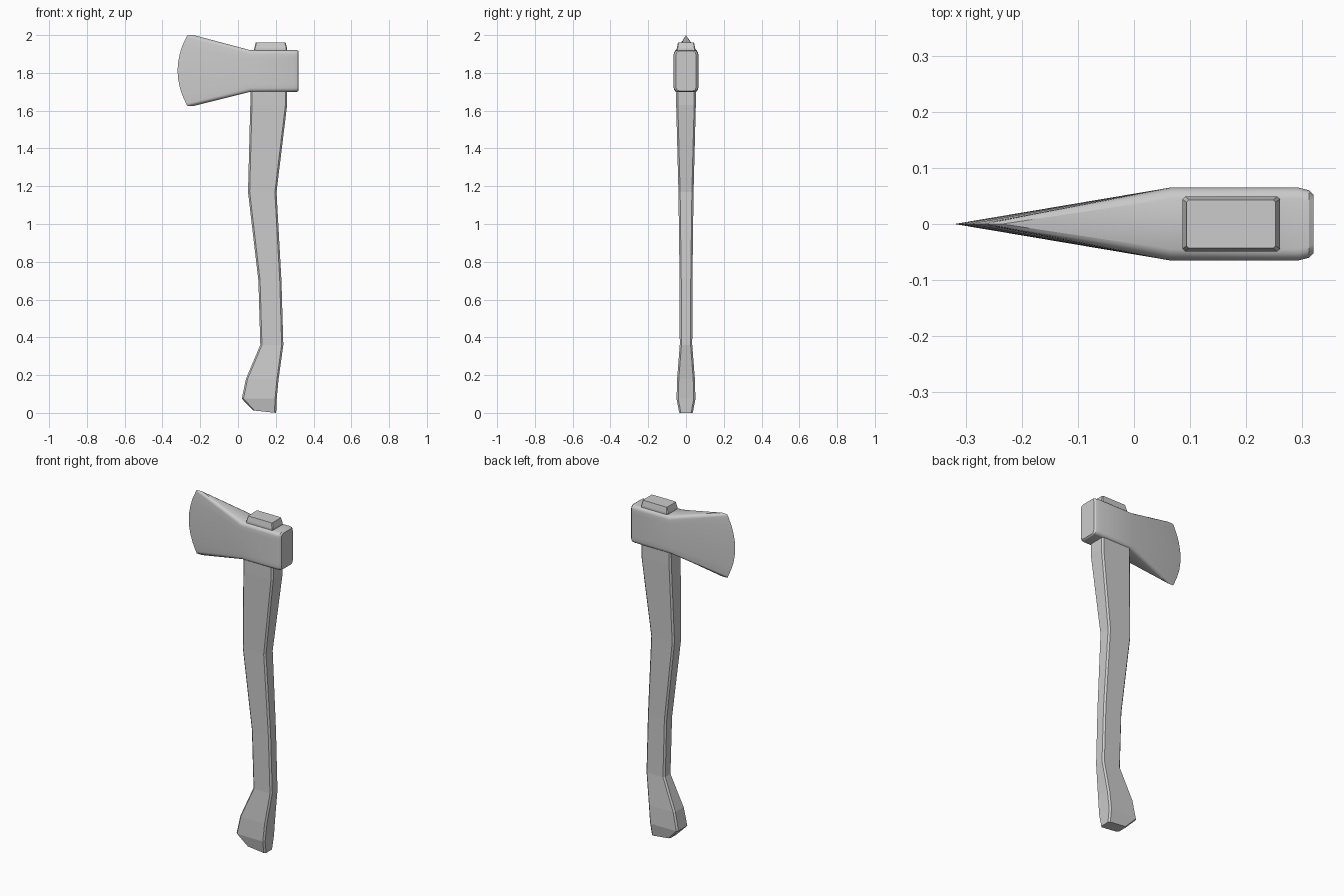
import bpy, bmesh, math

if "Cube" in bpy.data.objects:
    bpy.data.objects.remove(bpy.data.objects["Cube"])


def loft(name, rings, smooth=None):
    """Skin a list of equal-length point rings and cap both ends."""
    bm = bmesh.new()
    loops = [[bm.verts.new(p) for p in ring] for ring in rings]
    n = len(loops[0])
    for a, b in zip(loops, loops[1:]):
        for i in range(n):
            j = (i + 1) % n
            bm.faces.new((a[i], a[j], b[j], b[i]))
    bm.faces.new(loops[0])
    if len({round(v.co.y, 5) for v in loops[-1]}) > 1:  # no cap on a knife edge
        bm.faces.new(loops[-1])
    bmesh.ops.remove_doubles(bm, verts=bm.verts, dist=0.0005)
    bmesh.ops.recalc_face_normals(bm, faces=bm.faces)
    mesh = bpy.data.meshes.new(name)
    bm.to_mesh(mesh)
    bm.free()
    obj = bpy.data.objects.new(name, mesh)
    bpy.context.collection.objects.link(obj)
    if smooth:
        bpy.ops.object.select_all(action='DESELECT')
        obj.select_set(True)
        bpy.context.view_layer.objects.active = obj
        bpy.ops.object.shade_smooth_by_angle(angle=math.radians(smooth))
    return obj


# Handle: chamfered rectangles, (z, left x, right x, half depth, tilt of ring)
def handle_ring(z, x0, x1, hy, tilt=0.0, c=0.009):
    pts = [(x0 + c, -hy), (x1 - c, -hy), (x1, -hy + c), (x1, hy - c),
           (x1 - c, hy), (x0 + c, hy), (x0, hy - c), (x0, -hy + c)]
    return [(x, y, z + tilt * (x1 - x) / (x1 - x0)) for x, y in pts]


handle_stations = [
    (0.0, 0.08, 0.202, 0.036, 0.013),
    (0.075, 0.02, 0.205, 0.05),
    (0.18, 0.042, 0.215, 0.047),
    (0.36, 0.118, 0.24, 0.033),
    (0.70, 0.108, 0.23, 0.034),
    (1.17, 0.053, 0.204, 0.04),
    (1.63, 0.065, 0.26, 0.052),
    (1.75, 0.067, 0.26, 0.053),
]
loft("handle", [handle_ring(*s) for s in handle_stations])

# Handle end poking out above the head
loft("handle_top", [handle_ring(1.85, 0.086, 0.26, 0.049, c=0.005),
                    handle_ring(1.93, 0.086, 0.26, 0.049, c=0.005),
                    handle_ring(1.96, 0.094, 0.252, 0.043, c=0.004)])


# Head: rounded rectangles along x that flare into a curved knife edge
def head_ring(x, z0, z1, hy, r, edge=False):
    half = []
    for base, cz, sgn in ((-90, z0 + r, 1), (0, z1 - r, 1)):
        for k in range(5):
            a = math.radians(base + 22.5 * k)
            half.append((hy - r * (1 - math.cos(a)), cz + r * math.sin(a)))
        if base == -90:
            for k in range(1, 8):
                half.append((hy, z0 + r + (z1 - z0 - 2 * r) * k / 8))
    ring = []
    for y, z in half + [(-y, z) for y, z in reversed(half)]:
        px = x
        if edge:
            y = 0
            s = abs(2 * (z - z0) / (z1 - z0) - 1)
            px = -0.235 if s > 0.999 else x + 0.052 * s * s
        ring.append((px, y, z))
    return ring


head_stations = [
    (0.32, 1.705, 1.915, 0.052, 0.017),
    (0.312, 1.70, 1.92, 0.06, 0.02),
    (0.293, 1.70, 1.92, 0.065, 0.02),
    (0.065, 1.70, 1.92, 0.065, 0.02),
    (-0.32, 1.625, 2.0, 0.0, 0.012, True),
]
loft("axe_head", [head_ring(*s) for s in head_stations], smooth=30)
